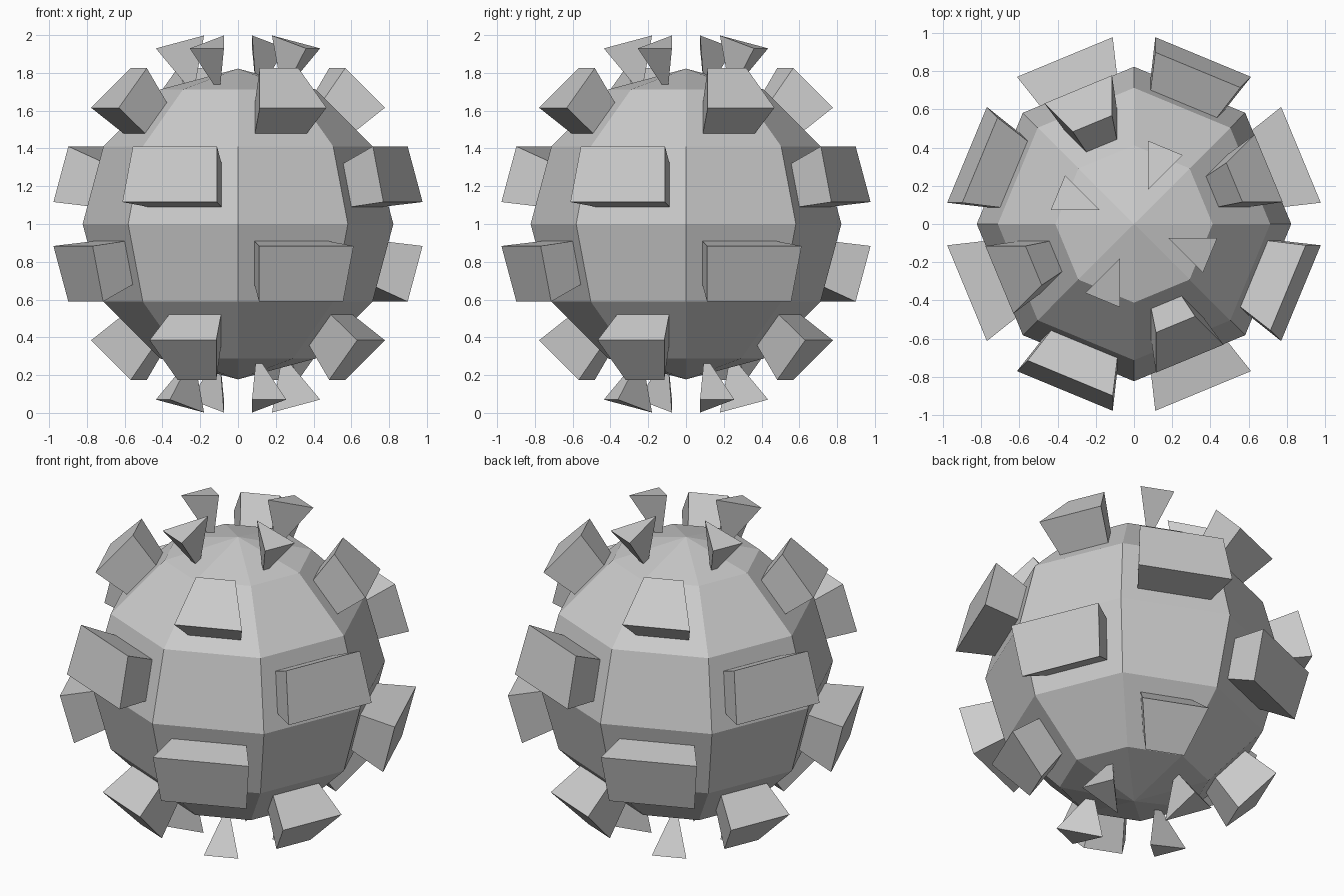
import bpy, bmesh, math
from mathutils import Vector

if "Cube" in bpy.data.objects:
    bpy.data.objects.remove(bpy.data.objects["Cube"])

RADIUS = 0.8225      # core ball
INSET = 0.0935       # stud foot inset from each panel
RISE = 1.282         # studs flare radially from the centre
TIP_FLARE = 3.9      # extra flare of the triangular polar studs

bm = bmesh.new()

# low-poly core: 8 segments, 6 rings
bmesh.ops.create_uvsphere(bm, u_segments=8, v_segments=6, radius=RADIUS)


def is_stud(face):
    c = face.calc_center_median()
    sector = int((math.degrees(math.atan2(c.y, c.x)) % 360) // 45)
    ring = int((math.degrees(math.asin(c.z / c.length)) + 90) // 30)
    return (sector + ring) % 2 == 0


# checkerboard panels become stud feet
studs = [f for f in bm.faces if is_stud(f)]
bmesh.ops.inset_individual(bm, faces=studs, thickness=INSET, use_even_offset=True)

# pull each stud outward, flaring it
tops = bmesh.ops.extrude_discrete_faces(bm, faces=studs)["faces"]
for f in tops:
    for v in f.verts:
        v.co *= RISE
    if len(f.verts) == 3:
        c = f.calc_center_median()
        for v in f.verts:
            v.co = c + (v.co - c) * TIP_FLARE

bmesh.ops.translate(bm, verts=bm.verts, vec=Vector((0, 0, 1)))
bmesh.ops.recalc_face_normals(bm, faces=bm.faces)

mesh = bpy.data.meshes.new("studded_ball")
bm.to_mesh(mesh)
bm.free()
ball = bpy.data.objects.new("studded_ball", mesh)
bpy.context.collection.objects.link(ball)
